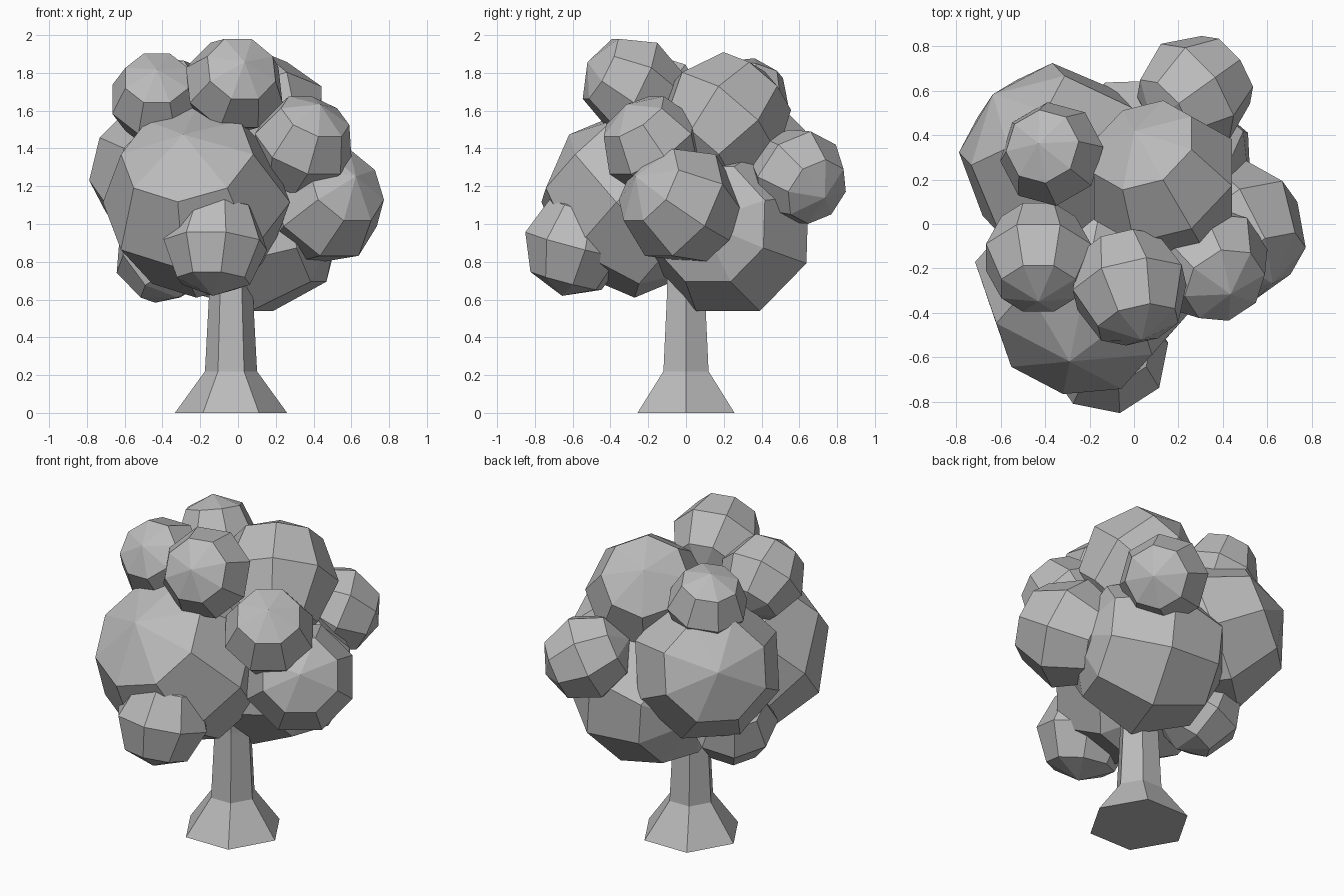
import bpy
import bmesh
from math import cos, sin, radians
from mathutils import Matrix, Vector

cube = bpy.data.objects.get("Cube")
if cube:
    bpy.data.objects.remove(cube, do_unlink=True)

grey = bpy.data.materials.new("plain_grey")
grey.use_nodes = True
colour = (0.5, 0.5, 0.5, 1)
grey.diffuse_color = colour
grey.node_tree.nodes["Principled BSDF"].inputs["Base Color"].default_value = colour
HALF_STEP = radians(22.5)


def finish(name, bm, location):
    mesh = bpy.data.meshes.new(name)
    bm.to_mesh(mesh)
    bm.free()
    mesh.materials.append(grey)
    obj = bpy.data.objects.new(name, mesh)
    obj.location = location
    bpy.context.collection.objects.link(obj)


def leaf_ball(name, centre, radius, pole, twist=0):
    """Eight-sided, four-ring ball whose pole points along the given direction."""
    bm = bmesh.new()
    bmesh.ops.create_uvsphere(bm, u_segments=8, v_segments=4, radius=radius)
    turn = Vector(pole).to_track_quat('Z', 'Y').to_matrix().to_4x4()
    spin = Matrix.Rotation(twist, 4, 'Z')
    bmesh.ops.transform(bm, matrix=turn @ spin, verts=bm.verts)
    finish(name, bm, centre)


# Hexagonal trunk with a flared foot
bm = bmesh.new()
rings = []
for radius, height in ((0.297, 0), (0.138, 0.22), (0.115, 0.65), (0.115, 0.95)):
    angles = [radians(60 * i) for i in range(6)]
    rings.append([bm.verts.new((radius * cos(a), radius * sin(a), height)) for a in angles])
for low, high in zip(rings, rings[1:]):
    for i in range(6):
        j = (i + 1) % 6
        bm.faces.new((low[i], low[j], high[j], high[i]))
bm.faces.new(rings[0][::-1])
bm.faces.new(rings[-1])
finish("trunk", bm, (-0.037, 0, 0))

# Foliage: centre, radius, pole direction, twist
leaf_ball("front_crown", (-0.22, -0.27, 1.115), 0.505, (-0.14, -0.7, 0.72))
leaf_ball("front_low_leaves", (-0.12, -0.585, 0.89), 0.28, (0.05, 0.25, 0.95), HALF_STEP)
leaf_ball("top_leaves", (-0.02, -0.285, 1.735), 0.272, (0.2, -0.87, 0.45), HALF_STEP)
leaf_ball("right_top_leaves", (-0.43, -0.15, 1.66), 0.255, (0, -0.75, 0.6), HALF_STEP)
leaf_ball("left_upper_leaves", (0.345, -0.18, 1.415), 0.272, (0.33, -0.5, 0.8), HALF_STEP)
leaf_ball("left_leaves", (0.455, -0.03, 1.1), 0.328, (0.5, -0.7, 0.45), HALF_STEP)
leaf_ball("back_left_leaves", (0.275, 0.595, 1.25), 0.265, (0.7, 0.5, -0.4))
leaf_ball("back_top_crown", (0.13, 0.2, 1.55), 0.36, (-0.35, 0.6, 0.7))
leaf_ball("back_right_crown", (-0.345, 0.28, 1.24), 0.445, (-0.65, 0.68, 0.33), HALF_STEP)
leaf_ball("back_left_crown", (0.09, 0.235, 0.97), 0.468, (0.85, -0.3, 0.08), HALF_STEP)
leaf_ball("right_low_leaves", (-0.4, 0.1, 0.835), 0.26, (-0.3, 0.4, 0.85))
leaf_ball("back_right_top_leaves", (-0.37, 0.315, 1.65), 0.24, (-0.25, 0.2, 0.95))
